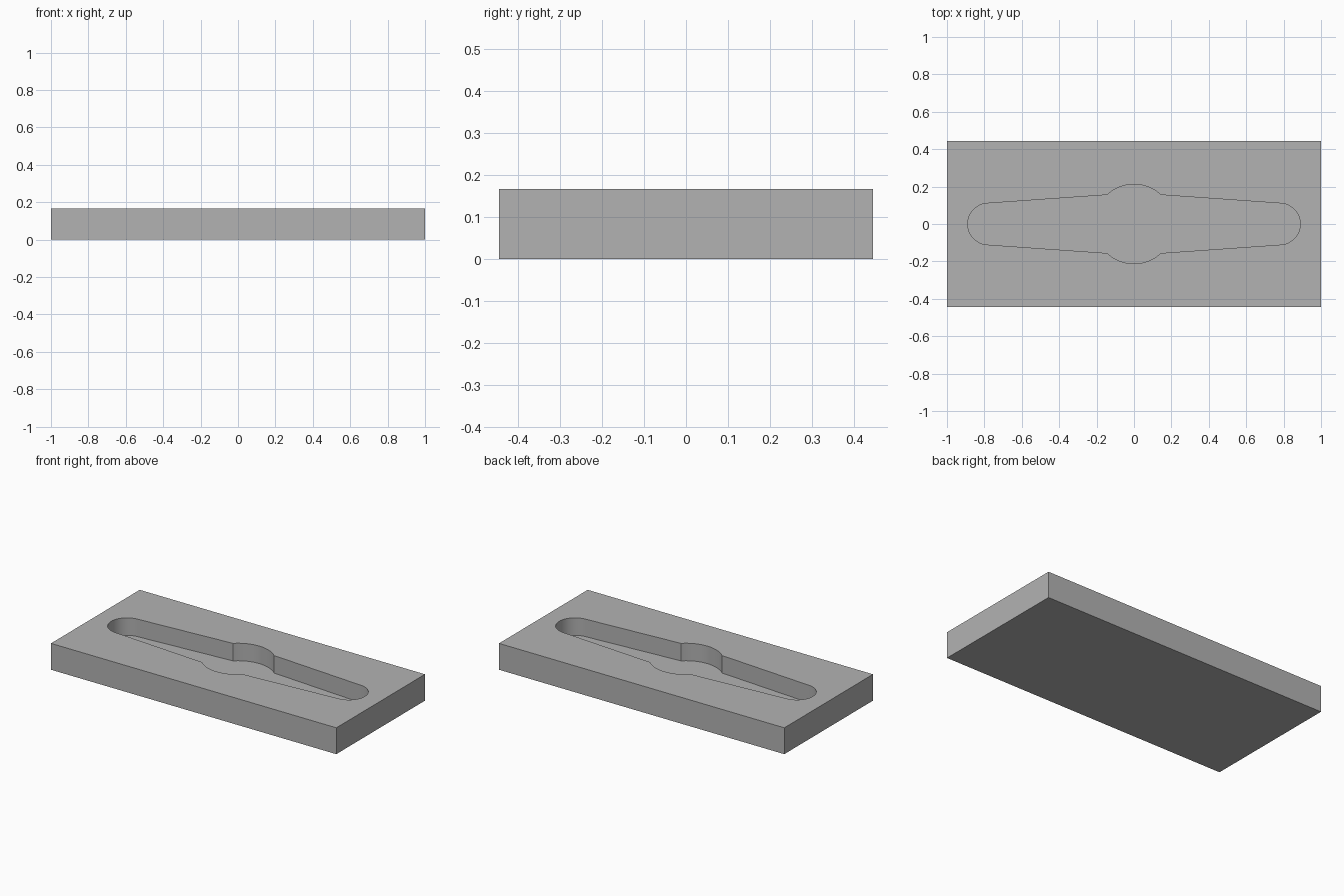
import bpy, bmesh
from math import sin, cos, pi, radians, asin
from mathutils import Vector

cube = bpy.data.objects.get("Cube")
if cube:
    bpy.data.objects.remove(cube, do_unlink=True)

LENGTH, WIDTH, HEIGHT = 2.0, 0.888, 0.167
FLOOR = 0.056                       # height of the pocket floor
END_X, END_R = 0.778, 0.111         # rounded slot ends
HUB_R, NECK_X = 0.212, 0.144        # round widening in the middle

grey = bpy.data.materials.new("plain grey")
grey.use_nodes = True
grey.diffuse_color = (0.45, 0.45, 0.45, 1)
grey.node_tree.nodes["Principled BSDF"].inputs["Base Color"].default_value = (0.45, 0.45, 0.45, 1)


def prism(name, outline, bottom, top):
    """Extrude a closed outline between two heights."""
    bm = bmesh.new()
    face = bm.faces.new([bm.verts.new((x, y, bottom)) for x, y in outline])
    new = bmesh.ops.extrude_face_region(bm, geom=[face])["geom"]
    verts = [v for v in new if isinstance(v, bmesh.types.BMVert)]
    bmesh.ops.translate(bm, verts=verts, vec=Vector((0, 0, top - bottom)))
    bmesh.ops.recalc_face_normals(bm, faces=bm.faces)
    mesh = bpy.data.meshes.new(name)
    bm.to_mesh(mesh)
    bm.free()
    mesh.materials.append(grey)
    obj = bpy.data.objects.new(name, mesh)
    bpy.context.collection.objects.link(obj)
    return obj


def arc(cx, radius, start, end, steps):
    angles = [start + (end - start) * i / steps for i in range(steps + 1)]
    return [(cx + radius * cos(a), radius * sin(a)) for a in angles]


# Block
hx, hy = LENGTH / 2, WIDTH / 2
block = prism("block", [(-hx, -hy), (hx, -hy), (hx, hy), (-hx, hy)], 0, HEIGHT)

# Pocket outline: half of it, then the same half turned about the centre
half_angle = asin(NECK_X / HUB_R)
half = arc(END_X, END_R, -pi / 2, pi / 2, 32)
half += arc(0, HUB_R, pi / 2 - half_angle, pi / 2 + half_angle, 24)
outline = half + [(-x, -y) for x, y in half]
cutter = prism("pocket_cutter", outline, FLOOR, HEIGHT + 0.1)
cutter.hide_render = True

# Cut the pocket into the block
bpy.ops.object.select_all(action='DESELECT')
bpy.context.view_layer.objects.active = block
block.select_set(True)
cut = block.modifiers.new("pocket", 'BOOLEAN')
cut.operation = 'DIFFERENCE'
cut.solver = 'EXACT'
cut.object = cutter
bpy.ops.object.modifier_apply(modifier=cut.name)
bpy.data.objects.remove(cutter, do_unlink=True)
bpy.ops.object.shade_smooth_by_angle(angle=radians(30))
